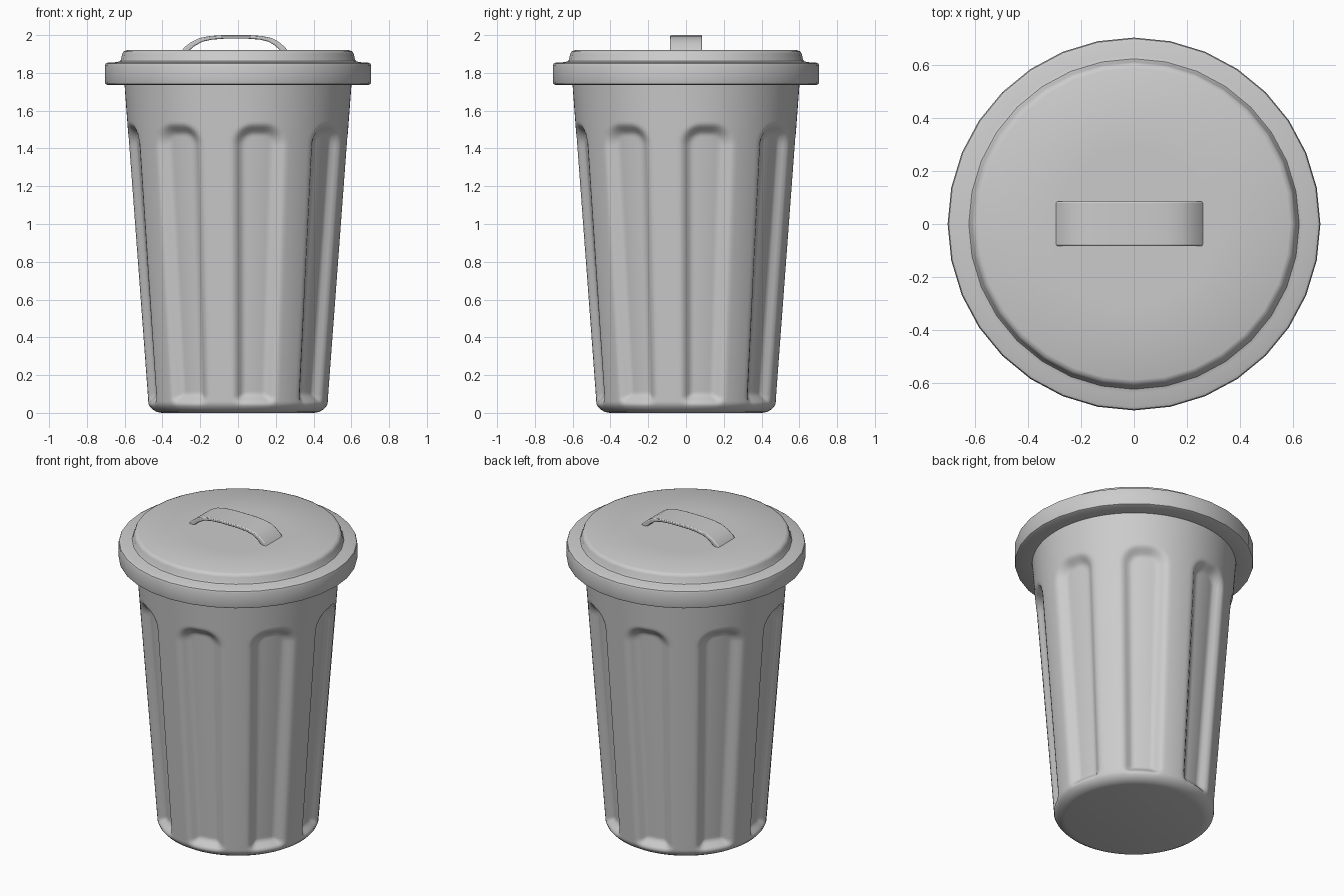
import bpy, bmesh, math

if "Cube" in bpy.data.objects:
    bpy.data.objects.remove(bpy.data.objects["Cube"])


def finish(bm, name, angle):
    bmesh.ops.recalc_face_normals(bm, faces=bm.faces)
    me = bpy.data.meshes.new(name)
    bm.to_mesh(me)
    bm.free()
    ob = bpy.data.objects.new(name, me)
    bpy.context.collection.objects.link(ob)
    bpy.ops.object.select_all(action='DESELECT')
    ob.select_set(True)
    bpy.context.view_layer.objects.active = ob
    bpy.ops.object.shade_smooth_by_angle(angle=math.radians(angle))
    return ob


def revolve(name, profile, n, angle, dent=None):
    """Lathe an (r, z) profile; dent(a, r, z) pushes the surface inward."""
    bm = bmesh.new()
    rings = []
    for r, z in profile:
        ring = []
        for i in range(n):
            a = 2 * math.pi * i / n
            rr = r - (dent(a, r, z) if dent else 0)
            ring.append(bm.verts.new((rr * math.cos(a), rr * math.sin(a), z)))
        rings.append(ring)
    for lo, hi in zip(rings, rings[1:]):
        for i in range(n):
            j = (i + 1) % n
            bm.faces.new((lo[i], lo[j], hi[j], hi[i]))
    bm.faces.new(rings[0])
    bm.faces.new(rings[-1])
    return finish(bm, name, angle)


# Eight rounded flutes pressed into the body
PITCH, OFFSET = math.pi / 4, math.radians(11.25)
Z_LOW, Z_HIGH, DEPTH, BLEND = 0.04, 1.535, 0.045, 0.065


def flute(a, r, z):
    u = abs((a - OFFSET + PITCH / 2) % PITCH - PITCH / 2) * r
    half = math.radians(14.5) * r
    if z > (Z_LOW + Z_HIGH) / 2:
        corner, dz = 0.8 * half, Z_HIGH - z
    else:
        corner, dz = 0.4 * half, z - Z_LOW
    # signed distance inside a rounded rectangle
    qx, qz = u - half + corner, corner - dz
    inside = corner - math.hypot(max(qx, 0), max(qz, 0)) - min(max(qx, qz), 0)
    t = min(max(inside / BLEND, 0), 1)
    return DEPTH * t * t * (3 - 2 * t)


# Tapered body, with finer rows near the flute ends
rows = [0.05 + 0.012 * i for i in range(10)]
rows += [0.2 + 0.12 * i for i in range(10)]
rows += [1.36 + 0.0125 * i for i in range(16)] + [1.65, 1.78]
body = [(0.405, 0), (0.43, 0.005), (0.452, 0.018), (0.468, 0.035)]
body += [(0.475 + 0.0745 * (z - 0.05), z) for z in rows]
revolve("can_body", body, 192, 60, flute)

# Lid with brim and raised flat top
lid = [(0.59, 1.737), (0.692, 1.737), (0.702, 1.742), (0.705, 1.752),
       (0.705, 1.838), (0.701, 1.849), (0.69, 1.854), (0.64, 1.857),
       (0.625, 1.862), (0.619, 1.872), (0.613, 1.9), (0.606, 1.913),
       (0.59, 1.92), (0.3, 1.921)]
revolve("lid", lid, 32, 40)

# Arched strap handle
outer = [(-0.305, 1.905), (-0.285, 1.935), (-0.25, 1.962), (-0.205, 1.984),
         (-0.15, 1.995), (-0.08, 2.0), (0.06, 2.0), (0.13, 1.995),
         (0.18, 1.984), (0.215, 1.965), (0.25, 1.935), (0.272, 1.905)]
CX = -0.016
inner = [(CX + (x - CX) * 0.91, z - 0.019) for x, z in outer]
bm = bmesh.new()
sides = []
for y in (-0.084, 0.086):
    sides.append([[bm.verts.new((x, y, z)) for x, z in line] for line in (outer, inner)])
(fo, fi), (bo, bi) = sides
for i in range(len(outer) - 1):
    for p, q in ((fo, bo), (bo, bi), (bi, fi), (fi, fo)):
        bm.faces.new((p[i], p[i + 1], q[i + 1], q[i]))
for i in (0, -1):
    bm.faces.new((fo[i], bo[i], bi[i], fi[i]))
handle = finish(bm, "lid_handle", 40)
bevel = handle.modifiers.new("soft_edges", 'BEVEL')
bevel.width, bevel.segments, bevel.limit_method = 0.006, 2, 'ANGLE'
bevel.angle_limit = math.radians(50)
